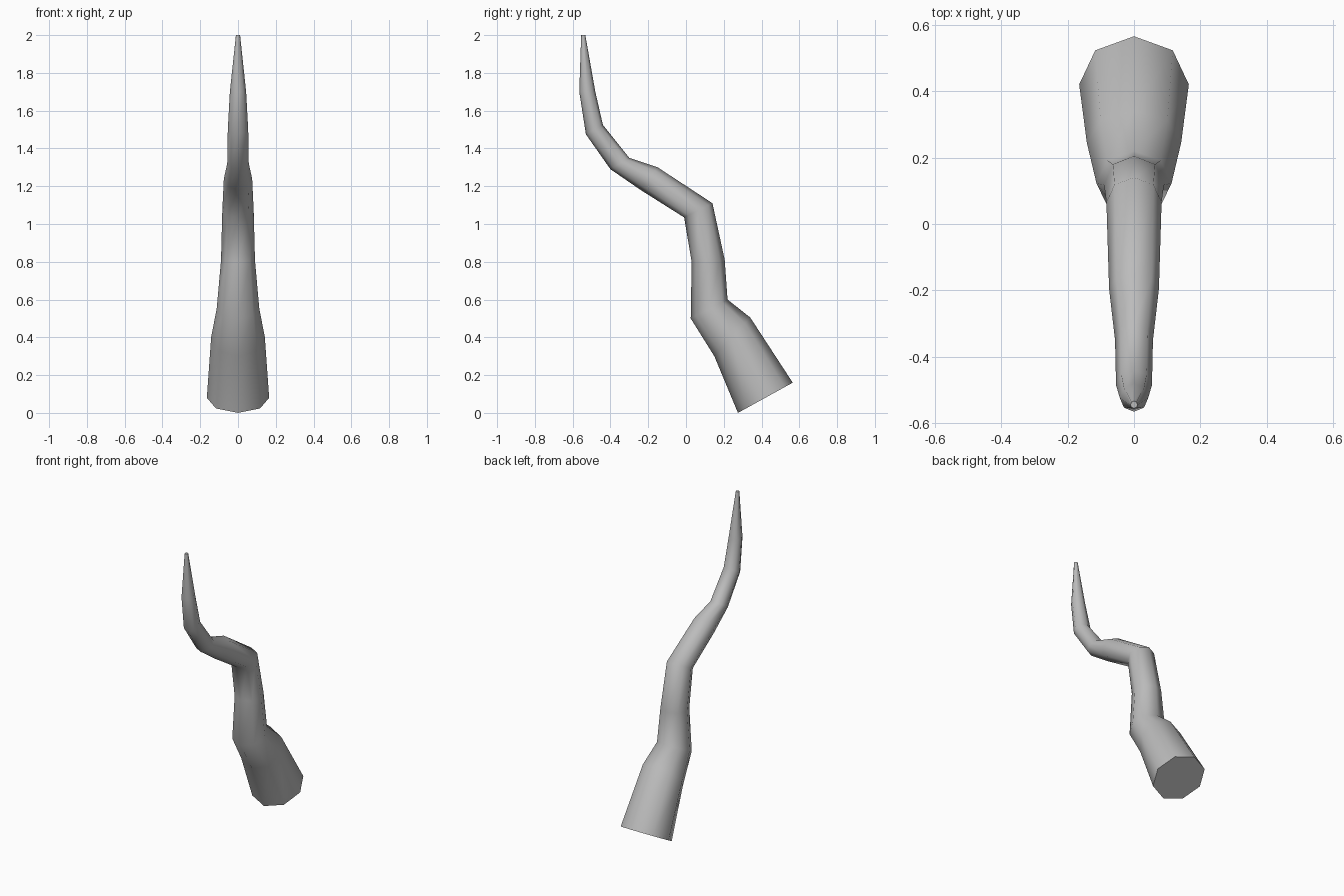
import bpy, bmesh
from math import sin, cos, pi
from mathutils import Vector

cube = bpy.data.objects.get("Cube")
if cube:
    bpy.data.objects.remove(cube, do_unlink=True)

grey = bpy.data.materials.new("plain_grey")
grey.use_nodes = True
colour = (0.5, 0.5, 0.5, 1)
grey.diffuse_color = colour
grey.node_tree.nodes["Principled BSDF"].inputs["Base Color"].default_value = colour

# Cross-sections from root to tip: front (y, z), back (y, z), half width
SECTIONS = [
    ((0.275, 0.0), (0.565, 0.16), 0.165),
    ((0.15, 0.30), (0.34, 0.505), 0.142),
    ((0.025, 0.50), (0.22, 0.60), 0.113),
    ((0.03, 0.80), (0.205, 0.81), 0.09),
    ((-0.01, 1.035), (0.14, 1.11), 0.083),
    ((-0.24, 1.18), (-0.15, 1.30), 0.075),
    ((-0.40, 1.29), (-0.30, 1.35), 0.057),
    ((-0.53, 1.475), (-0.44, 1.525), 0.054),
    ((-0.565, 1.70), (-0.48, 1.70), 0.043),
    ((-0.555, 2.0), (-0.533, 2.0), 0.011),
]
SIDES = 8


def section_ring(bm, front, back, half_width):
    """Octagon with a corner at the front, the back and both sides."""
    f, b = Vector((0, *front)), Vector((0, *back))
    centre, depth, side = (f + b) / 2, (b - f) / 2, Vector((half_width, 0, 0))
    angles = [2 * pi * i / SIDES for i in range(SIDES)]
    return [bm.verts.new(centre + side * cos(a) + depth * sin(a)) for a in angles]


# Bent, tapering tendril skinned over the sections
bm = bmesh.new()
rings = [section_ring(bm, *s) for s in SECTIONS]
for low, high in zip(rings, rings[1:]):
    for i in range(SIDES):
        j = (i + 1) % SIDES
        bm.faces.new((low[i], low[j], high[j], high[i]))

# Flat caps at the root and the tip
bm.faces.new(rings[0][::-1])
bm.faces.new(rings[-1])
bmesh.ops.recalc_face_normals(bm, faces=bm.faces[:])

mesh = bpy.data.meshes.new("tendril")
bm.to_mesh(mesh)
bm.free()
mesh.materials.append(grey)
tendril = bpy.data.objects.new("tendril", mesh)
bpy.context.collection.objects.link(tendril)

# Smooth sides, sharp cap rims
bpy.ops.object.select_all(action="DESELECT")
tendril.select_set(True)
bpy.context.view_layer.objects.active = tendril
bpy.ops.object.shade_smooth_by_angle(angle=pi / 3)
